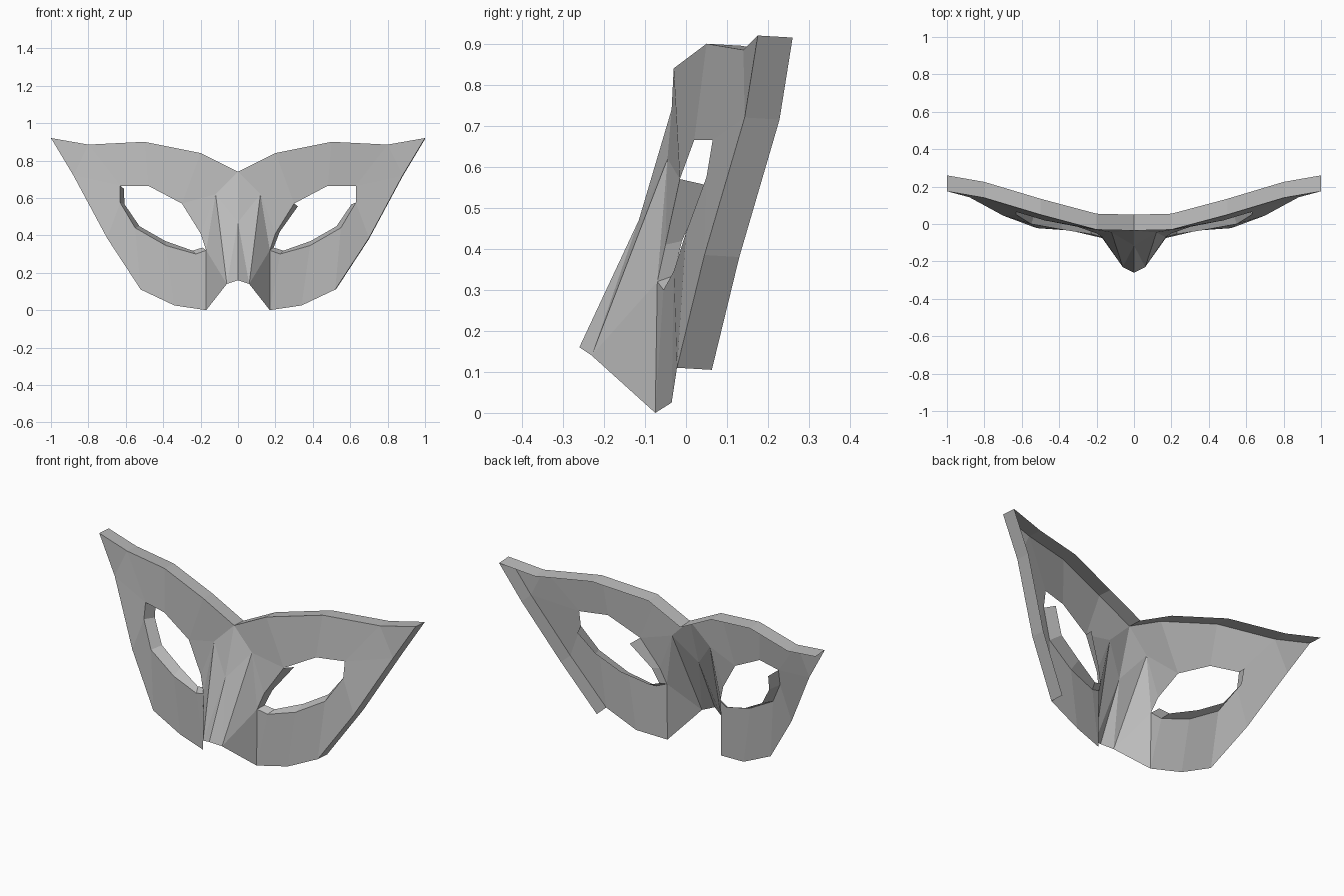
import bpy, bmesh
from mathutils import Vector

cube = bpy.data.objects.get("Cube")
if cube:
    bpy.data.objects.remove(cube)

grey = bpy.data.materials.new("plain_grey")
grey.use_nodes = True
tone = (0.5, 0.5, 0.5, 1)
grey.diffuse_color = tone
grey.node_tree.nodes["Principled BSDF"].inputs["Base Color"].default_value = tone

# Control points of one half: brow, outer side, cheek, nose, eye opening
P = {
    "T0": (0, -.035, .74), "T1": (.2, -.03, .84), "T2": (.5, .05, .9),
    "T3": (.8, .14, .885), "T4": (1, .175, .92),
    "S1": (.88, .143, .72), "S2": (.7, .045, .385), "S3": (.52, -.022, .11),
    "B1": (.34, -.035, .025), "B2": (.17, -.075, 0),
    "N1": (.06, -.23, .14), "N0": (0, -.26, .16),
    "M": (0, -.115, .47), "K": (.12, -.045, .62),
    "E0": (.17, -.07, .32), "E1": (.225, -.055, .3), "E2": (.385, -.03, .345),
    "E3": (.55, 0, .44), "E4": (.63, .05, .575), "E5": (.63, .065, .665),
    "E6": (.48, .02, .665), "E7": (.3, -.015, .57), "E8": (.2, -.05, .41),
}
FACES = """T0 T1 E7 K,T1 T2 E6 E7,T2 T3 E5 E6,T3 T4 S1,T3 S1 E5,S1 S2 E4 E5,
S2 S3 E3 E4,S3 B1 E2 E3,B1 B2 E1 E2,B2 E0 E1,B2 N1 E0,N1 K E0,K E7 E8,K E8 E0,
T0 K M,K N1 M,N1 N0 M"""


def point(name, side):
    x, y, z = P[name]
    return Vector((x * side, y, z))


def make(name, polys):
    """polys: list of (points, rough outward direction)"""
    bm = bmesh.new()
    for pts, facing in polys:
        f = bm.faces.new([bm.verts.new(p) for p in pts])
        f.normal_update()
        if f.normal.dot(facing) < 0:
            f.normal_flip()
    bmesh.ops.remove_doubles(bm, verts=bm.verts, dist=1e-4)
    me = bpy.data.meshes.new(name)
    bm.to_mesh(me)
    bm.free()
    me.materials.append(grey)
    ob = bpy.data.objects.new(name, me)
    bpy.context.collection.objects.link(ob)


def strip(names, side, back, facing):
    """Ribbon running back from a chain of control points"""
    out = []
    for a, b in zip(names, names[1:]):
        p, q = point(a, side), point(b, side)
        out.append(([p, q, back(q), back(p)], facing((p + q) / 2)))
    return out


# Mask face
FRONT = Vector((0, -1, 0))
make("mask_face", [([point(n, s) for n in poly.split()], FRONT)
                   for s in (1, -1) for poly in FACES.split(",")])

# Rims along the brow and the left outer side
rim_back = lambda p: p + Vector((0, .085, -.005))
make("brow_rim", [f for s in (1, -1) for f in
                  strip(["T0", "T1", "T2", "T3", "T4"], s, rim_back,
                        lambda m: Vector((0, 0, 1)))])
make("left_side_rim", strip(["T4", "S1", "S2", "S3"], 1, rim_back,
                            lambda m: Vector((1, 0, 0))))

# Eye rims, tapering towards the middle of each opening
for label, s, chain in (("left", 1, ["E7", "E8", "E0", "E1", "E2", "E3", "E4"]),
                        ("right", -1, ["E0", "E1", "E2", "E3", "E4", "E5"])):
    centre = Vector((.41 * s, 0, .49))

    def eye_back(p):
        d = centre - p
        d.y = 0
        depth = .04 if abs(p.x) < .23 else .065
        return p + d.normalized() * .025 + Vector((0, depth, 0))

    make(label + "_eye_rim", strip(chain, s, eye_back, lambda m: centre - m))
